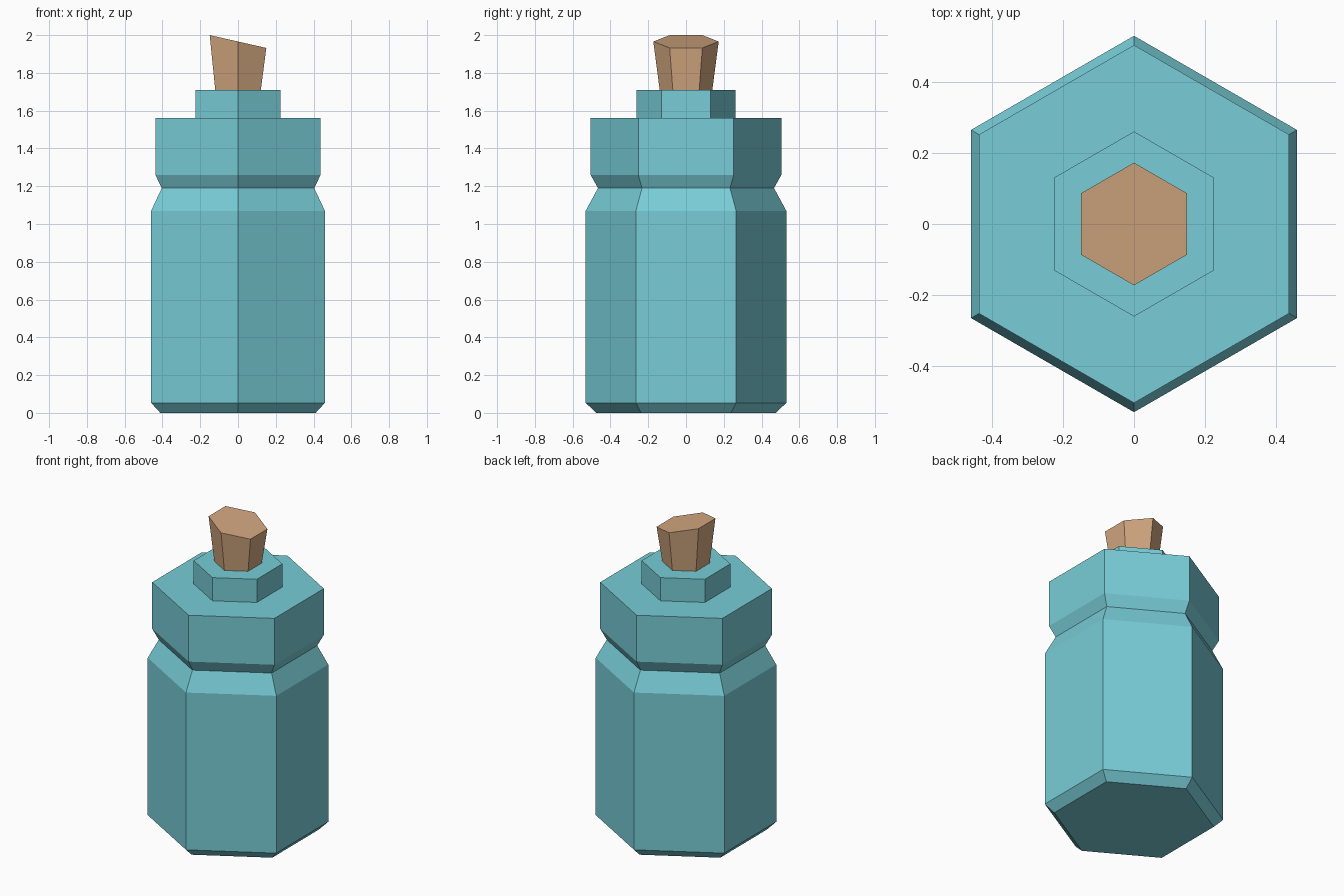
import bpy, bmesh, math

if "Cube" in bpy.data.objects:
    bpy.data.objects.remove(bpy.data.objects["Cube"])


def material(name, rgb):
    m = bpy.data.materials.new(name)
    m.diffuse_color = (*rgb, 1.0)
    m.use_nodes = True
    m.node_tree.nodes["Principled BSDF"].inputs["Base Color"].default_value = m.diffuse_color
    return m


def hex_lathe(name, profile, mat, slant=0.0):
    """Stack hexagonal rings (radius, z); slant tilts the top ring along x."""
    bm = bmesh.new()
    rings = []
    for i, (r, z) in enumerate(profile):
        tilt = slant if i == len(profile) - 1 else 0.0
        ring = []
        for k in range(6):
            a = math.pi / 2 + k * math.pi / 3
            x, y = r * math.cos(a), r * math.sin(a)
            ring.append(bm.verts.new((x, y, z + tilt * x)))
        rings.append(ring)
    for low, high in zip(rings, rings[1:]):
        for k in range(6):
            n = (k + 1) % 6
            bm.faces.new((low[k], low[n], high[n], high[k]))
    bm.faces.new(rings[0][::-1])
    bm.faces.new(rings[-1])
    bmesh.ops.recalc_face_normals(bm, faces=bm.faces)
    mesh = bpy.data.meshes.new(name)
    bm.to_mesh(mesh)
    bm.free()
    mesh.materials.append(mat)
    obj = bpy.data.objects.new(name, mesh)
    bpy.context.collection.objects.link(obj)
    return obj


glass = material("teal_glass", (0.188, 0.610, 0.680))
cork = material("cork_brown", (0.650, 0.390, 0.216))

# Bottle: chamfered base, body, pinched waist, shoulder and stepped neck
hex_lathe("bottle", [
    (0.475, 0.0), (0.531, 0.053), (0.531, 1.07), (0.466, 1.19),
    (0.505, 1.26), (0.505, 1.56), (0.261, 1.56), (0.261, 1.71),
], glass)

# Stopper: flared, with a slanted top
hex_lathe("cork_stopper", [(0.138, 1.70), (0.173, 1.966)], cork, slant=-0.227)
